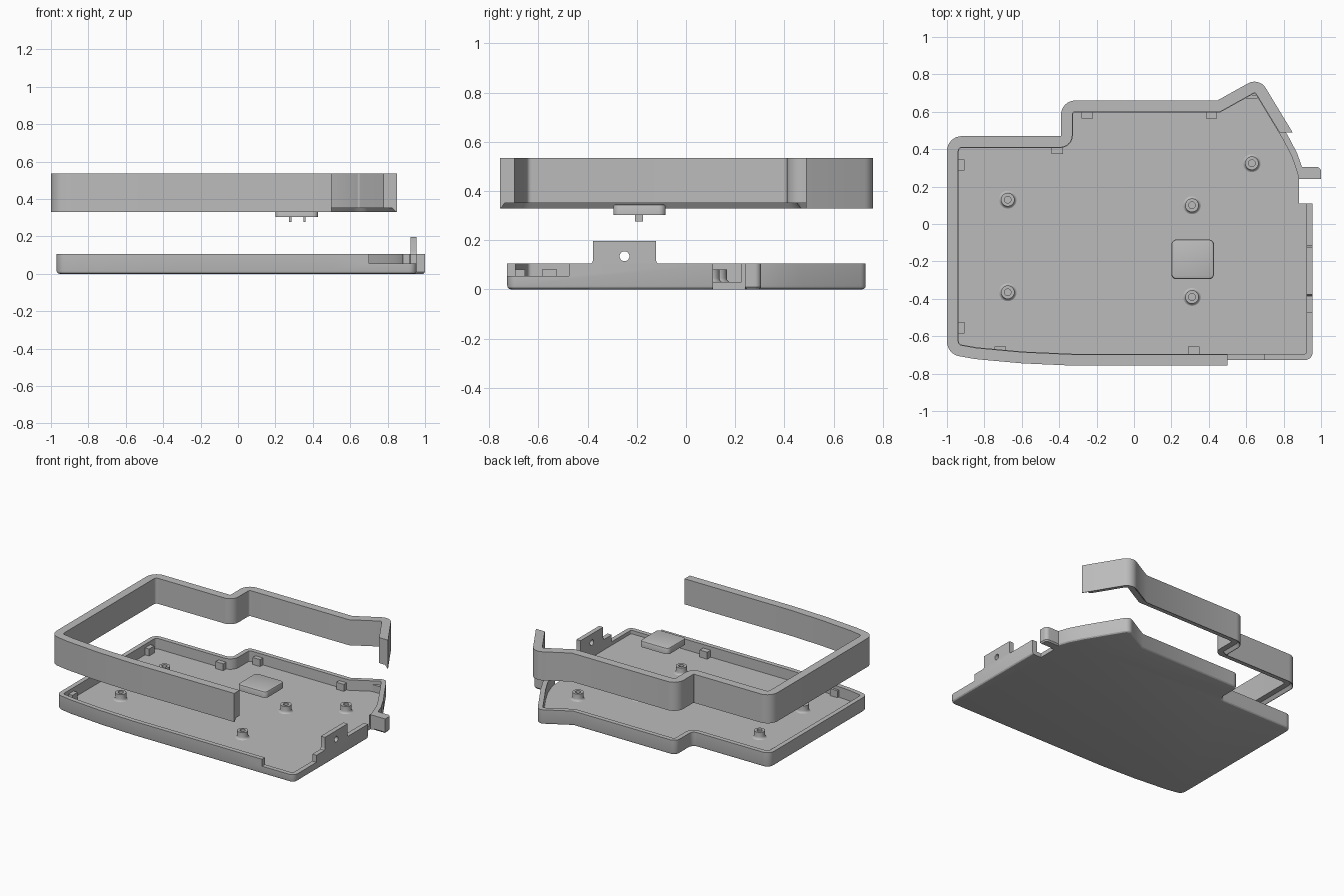
import bpy, bmesh
from math import pi, cos, sin, tan, radians
from mathutils import Vector

cube = bpy.data.objects.get("Cube")
if cube:
    bpy.data.objects.remove(cube)

grey = bpy.data.materials.new("plain grey")
grey.use_nodes = True
COLOUR = (0.5, 0.5, 0.5, 1)
grey.diffuse_color = COLOUR
grey.node_tree.nodes["Principled BSDF"].inputs["Base Color"].default_value = COLOUR


def rounded(corners, closed):
    """Turn (x, y, radius) corners into a smooth 2D path."""
    pts, n = [], len(corners)
    for i, (x, y, r) in enumerate(corners):
        p = Vector((x, y, 0))
        if r == 0 or (not closed and i in (0, n - 1)):
            pts.append(p)
            continue
        d1 = (p - Vector((*corners[i - 1][:2], 0))).normalized()
        d2 = (Vector((*corners[(i + 1) % n][:2], 0)) - p).normalized()
        half = d1.angle(d2) / 2
        c = p + (d2 - d1).normalized() * r / cos(half)
        a = (p - d1 * r * tan(half) - c).normalized()
        b = (p + d2 * r * tan(half) - c).normalized()
        pts += [c + a.slerp(b, k / 8) * r for k in range(9)]
    return pts


def inset(path, d, closed):
    """Offset a clockwise path inward by d with mitred joints."""
    out, n = [], len(path)
    for i, p in enumerate(path):
        d1 = (p - path[i - 1]).normalized()
        d2 = (path[(i + 1) % n] - p).normalized()
        if not closed and i == 0:
            d1 = d2
        if not closed and i == n - 1:
            d2 = d1
        n1, n2 = Vector((d1.y, -d1.x, 0)), Vector((d2.y, -d2.x, 0))
        m = (n1 + n2).normalized()
        out.append(p + m * d / m.dot(n1))
    return out


def finish(bm, name):
    bmesh.ops.recalc_face_normals(bm, faces=bm.faces)
    mesh = bpy.data.meshes.new(name)
    bm.to_mesh(mesh)
    bm.free()
    mesh.materials.append(grey)
    ob = bpy.data.objects.new(name, mesh)
    bpy.context.collection.objects.link(ob)
    return ob


def sweep(name, path, section, closed=True):
    """Sweep (inset, z) section points along a path and cap the open ends."""
    bm = bmesh.new()
    rings = [[bm.verts.new((p.x, p.y, z)) for p in inset(path, d, closed)]
             for d, z in section]
    n, m = len(path), len(section)
    for j in range(m - 1 if closed else m):
        a, b = rings[j], rings[(j + 1) % m]
        for i in range(n if closed else n - 1):
            k = (i + 1) % n
            bm.faces.new((a[i], a[k], b[k], b[i]))
    if closed:
        bm.faces.new(rings[0])
        bm.faces.new(rings[-1])
    else:
        bm.faces.new([r[0] for r in rings])
        bm.faces.new([r[-1] for r in rings])
    return finish(bm, name)


def rect(x0, x1, y0, y1, r=0):
    return rounded([(x0, y0, r), (x0, y1, r), (x1, y1, r), (x1, y0, r)], True)


def box(name, x0, x1, y0, y1, z0, z1):
    return sweep(name, rect(x0, x1, y0, y1), [(0, z0), (0, z1)])


def circle(x, y, r, n=32):
    return [Vector((x + r * cos(t), y + r * sin(t), 0))
            for t in (-2 * pi * i / n for i in range(n))]


def cut(ob, cutter):
    mod = ob.modifiers.new("cut", "BOOLEAN")
    mod.operation, mod.solver, mod.object = "DIFFERENCE", "EXACT", cutter
    cutter.hide_render = True
    bpy.context.view_layer.objects.active = ob
    bpy.ops.object.modifier_apply(modifier=mod.name)
    bpy.data.objects.remove(cutter)


# Shared outline: front edge, left side, stepped back, pointed back corner
outline = [(0.5, -0.757, 0), (-0.33, -0.757, 0), (-0.6, -0.745, 0),
           (-0.85, -0.722, 0), (-1, -0.695, 0.08), (-1, 0.47, 0.08),
           (-0.39, 0.47, 0.005), (-0.39, 0.66, 0.075), (0.445, 0.66, 0),
           (0.669, 0.785, 0.07)]
right_side = [(0.85, 0.485, 0), (0.9, 0.39, 0), (0.935, 0.29, 0),
              (0.95, 0.2, 0), (0.985, 0.11, 0), (0.985, -0.757, 0.07)]

# Raised wall band with a rebated lower lip
band = sweep("upper_wall", rounded(outline + [(0.88, 0.437, 0)], False),
             [(0, 0.33), (0, 0.535), (0.06, 0.535), (0.06, 0.352),
              (0.02, 0.352), (0.004, 0.33)], closed=False)
cut(band, box("end_cutter", 0.7, 1, 0.3, 0.488, 0.2, 0.7))

# Tray with rounded bottom edge and thin rim
tray_path = inset(rounded(outline + right_side, True), 0.03, True)
tray = sweep("tray", tray_path,
             [(0.016, 0), (0.008, 0.002), (0.002, 0.008), (0, 0.016),
              (0, 0.105), (0.033, 0.105), (0.033, 0.03)])
cut(tray, box("corner_cutter", 0.7, 1.1, -0.8, -0.475, 0.055, 0.2))
cut(tray, box("slot_cutter", 0.882, 1.1, 0.11, 0.24, -0.1, 0.2))

# Side hook beside the slot
sweep("side_hook", rounded([(0.882, 0.24, 0), (0.882, 0.305, 0),
                            (1, 0.305, 0.025), (1, 0.24, 0)], True),
      [(0.008, 0), (0, 0.01), (0, 0.105)])

# Upright tab with flared foot and a round hole
profile = [(0.139, 0.104), (0.134, 0.106), (0.13, 0.112), (0.128, 0.12),
           (0.128, 0.197)]
profile += [(-y, z) for y, z in reversed(profile)]
bm = bmesh.new()
face = bm.faces.new([bm.verts.new((0.922, y - 0.25, z)) for y, z in profile])
ext = bmesh.ops.extrude_face_region(bm, geom=[face])["geom"]
bmesh.ops.translate(bm, vec=(0.033, 0, 0),
                    verts=[v for v in ext if isinstance(v, bmesh.types.BMVert)])
tab = finish(bm, "side_tab")
hole = sweep("hole_cutter", circle(0, 0, 0.02), [(0, -0.1), (0, 0.1)])
hole.rotation_euler = (0, pi / 2, 0)
hole.location = (0.94, -0.25, 0.135)
cut(tab, hole)

# Screw posts with flared feet
for x, y in [(-0.675, 0.13), (-0.675, -0.365), (0.31, 0.1), (0.31, -0.39),
             (0.63, 0.325)]:
    sweep("screw_post", circle(x, y, 0.05),
          [(0, 0.029), (0.007, 0.032), (0.012, 0.038), (0.014, 0.046),
           (0.014, 0.08), (0.032, 0.08), (0.032, 0.04)])

# Small clips along the inside of the rim
for x0, x1, y0, y1 in [(-0.94, -0.905, 0.285, 0.345), (-0.94, -0.905, -0.585, -0.525),
                       (-0.28, -0.22, 0.565, 0.6), (0.385, 0.445, 0.565, 0.6),
                       (-0.44, -0.38, 0.375, 0.41), (0.29, 0.35, -0.695, -0.655),
                       (-0.745, -0.685, -0.69, -0.655), (0.6, 0.66, 0.67, 0.69)]:
    box("rim_clip", x0, x1, y0, y1, 0.029, 0.08)

# Floating square button with two pins underneath
sweep("button", rect(0.2, 0.428, -0.295, -0.083, 0.028),
      [(0, 0.303), (0, 0.338), (0.003, 0.344), (0.01, 0.347)])
for x in (0.28, 0.355):
    box("button_pin", x - 0.006, x + 0.006, -0.208, -0.175, 0.277, 0.304)

for ob in bpy.context.scene.objects:
    ob.select_set(ob.type == "MESH")
bpy.context.view_layer.objects.active = tray
bpy.ops.object.shade_smooth_by_angle(angle=radians(30))
